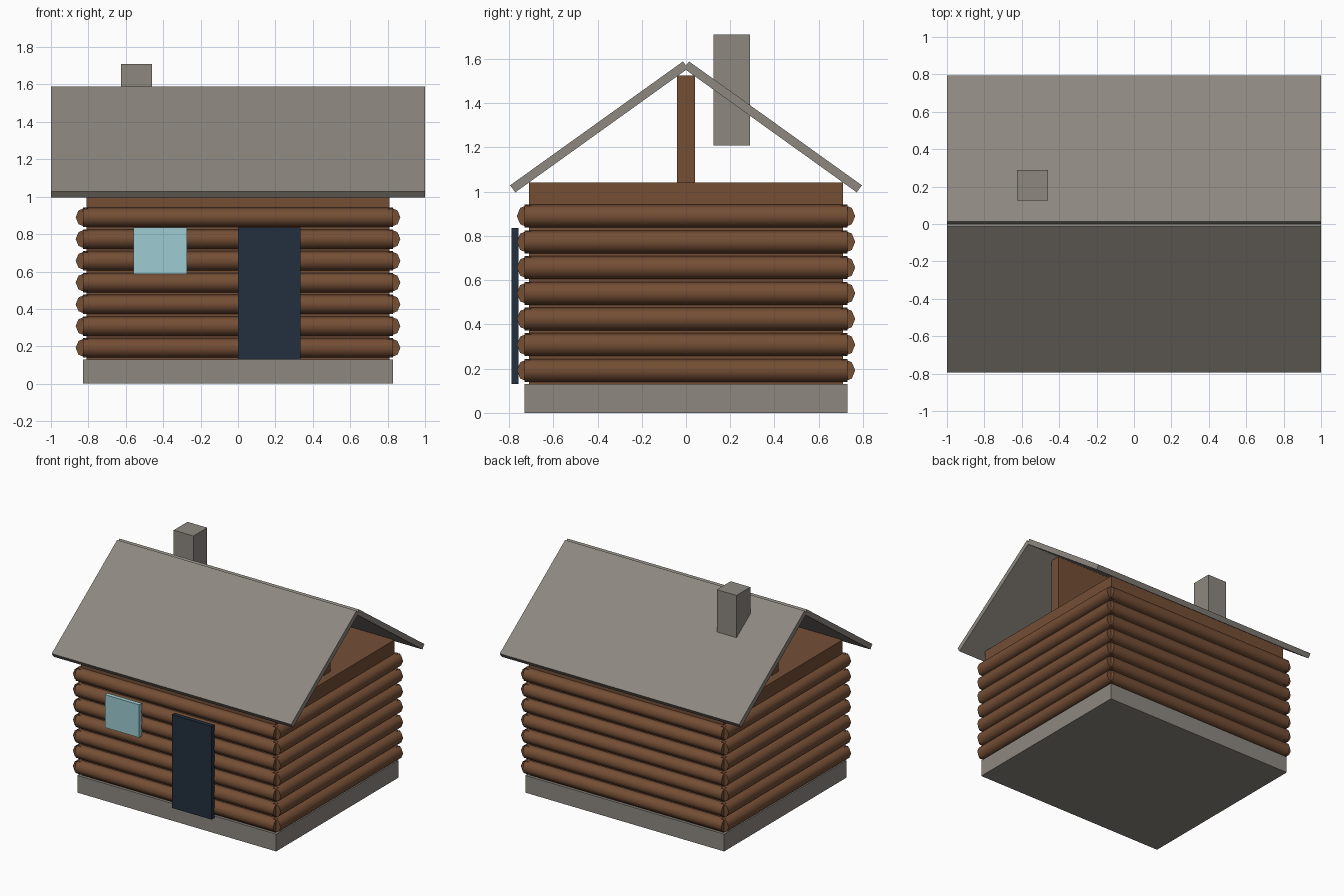
import bpy, math

if "Cube" in bpy.data.objects:
    bpy.data.objects.remove(bpy.data.objects["Cube"])


def material(name, r, g, b):
    m = bpy.data.materials.new(name)
    lin = [((c / 255 + 0.055) / 1.055) ** 2.4 for c in (r, g, b)]
    m.diffuse_color = (*lin, 1)
    m.use_nodes = True
    m.node_tree.nodes["Principled BSDF"].inputs["Base Color"].default_value = m.diffuse_color
    return m


STONE = material("stone grey", 141, 136, 128)
WOOD = material("log brown", 116, 78, 53)
GLASS = material("window blue", 157, 203, 209)
DOOR = material("door navy", 35, 47, 62)


def box(name, mat, x, y, z):
    """Box from (min, max) pairs."""
    bpy.ops.mesh.primitive_cube_add(size=1, location=[sum(p) / 2 for p in (x, y, z)])
    ob = bpy.context.object
    ob.name = name
    ob.scale = [p[1] - p[0] for p in (x, y, z)]
    bpy.ops.object.transform_apply(location=False, rotation=False, scale=True)
    ob.data.materials.append(mat)
    return ob


def log(name, length, loc, rot):
    """Eight-sided log, smooth along its length with sharp ends."""
    bpy.ops.mesh.primitive_cylinder_add(vertices=8, radius=0.052, depth=length,
                                        location=loc, rotation=rot)
    ob = bpy.context.object
    ob.name = name
    ob.data.materials.append(WOOD)
    bpy.ops.object.shade_smooth_by_angle(angle=math.radians(60))


def roof_slab(name, side):
    """Sloped rectangular slab, side = -1 front, 1 back."""
    section = [(0.795, 1.029), (0.772, 0.997), (-0.009, 1.557), (0.0135, 1.589)]
    verts = [(x, side * y, z) for x in (-1, 1) for y, z in section]
    faces = [(0, 1, 2, 3), (7, 6, 5, 4)]
    faces += [(i, i + 4, (i + 1) % 4 + 4, (i + 1) % 4) for i in range(4)]
    if side > 0:
        faces = [f[::-1] for f in faces]
    me = bpy.data.meshes.new(name)
    me.from_pydata(verts, [], [f[::-1] for f in faces])
    me.materials.append(STONE)
    ob = bpy.data.objects.new(name, me)
    bpy.context.collection.objects.link(ob)
    # make all normals face outwards
    bpy.context.view_layer.objects.active = ob
    bpy.ops.object.mode_set(mode='EDIT')
    bpy.ops.mesh.select_all(action='SELECT')
    bpy.ops.mesh.normals_make_consistent(inside=False)
    bpy.ops.object.mode_set(mode='OBJECT')


# Base, wall core and ridge support
box("foundation", STONE, (-0.83, 0.83), (-0.73, 0.73), (0, 0.13))
box("wall_core", WOOD, (-0.81, 0.81), (-0.71, 0.71), (0.13, 1.042))
box("ridge_wall", WOOD, (-0.745, 0.745), (-0.04, 0.04), (1.042, 1.525))

# Stacked logs on all four walls
for i in range(7):
    z = 0.192 + i * 0.1163
    for s, where in ((-1, "front"), (1, "back")):
        log(f"{where}_log_{i + 1}", 1.66, (0, s * 0.713, z), (0, math.pi / 2, 0))
    for s, where in ((-1, "left"), (1, "right")):
        log(f"{where}_log_{i + 1}", 1.46, (s * 0.816, 0, z), (math.pi / 2, 0, 0))

# Roof and chimney
roof_slab("roof_front", -1)
roof_slab("roof_back", 1)
box("chimney", STONE, (-0.625, -0.46), (0.125, 0.29), (1.21, 1.71))

# Door and window
box("door", DOOR, (0, 0.333), (-0.79, -0.758), (0.13, 0.835))
box("window", GLASS, (-0.56, -0.273), (-0.79, -0.758), (0.587, 0.835))
